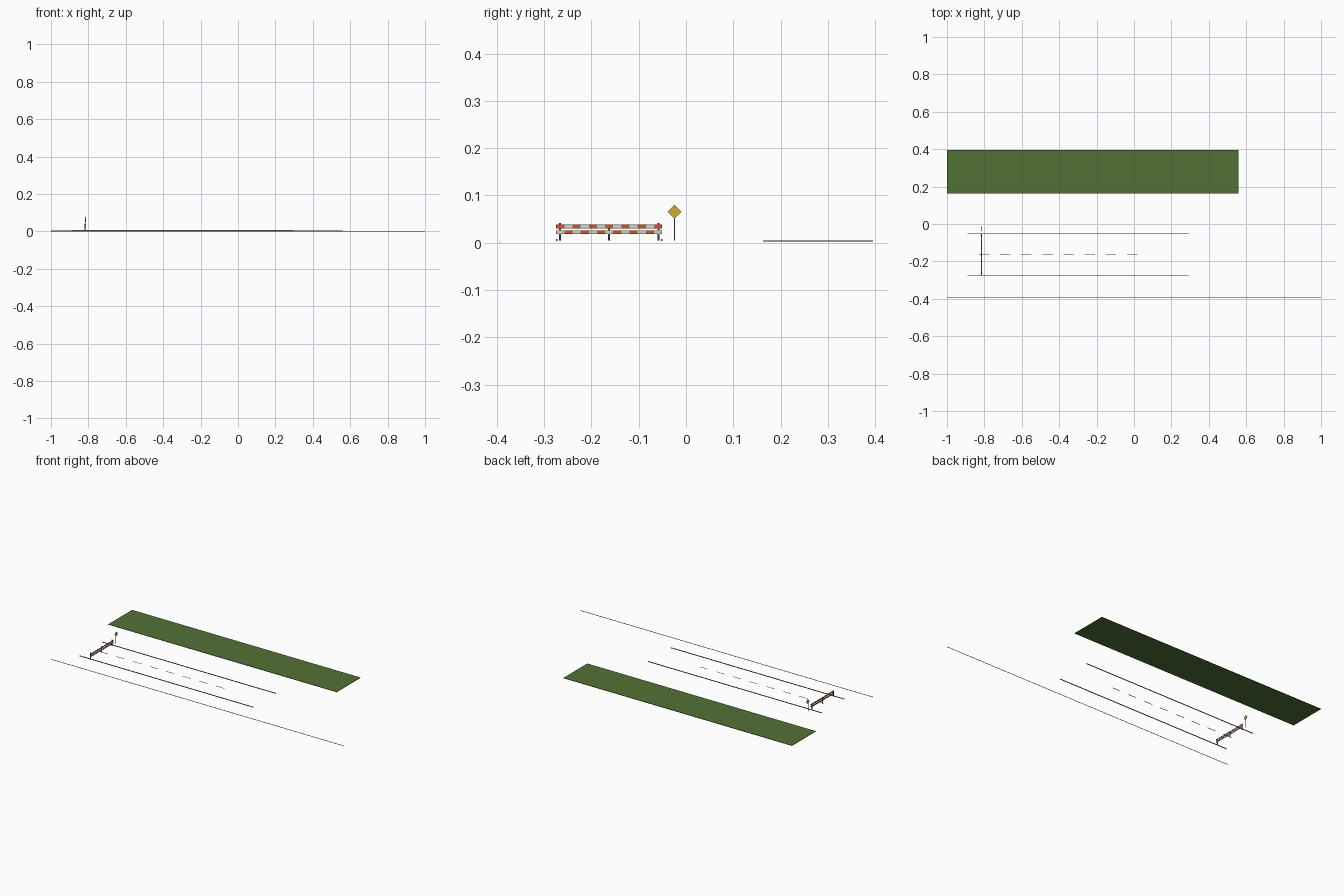
import bpy, bmesh, math
from mathutils import Matrix, Vector

if "Cube" in bpy.data.objects:
    bpy.data.objects.remove(bpy.data.objects["Cube"])


def mat(name, r, g, b):
    m = bpy.data.materials.new(name)
    m.diffuse_color = (r, g, b, 1)
    m.use_nodes = True
    m.node_tree.nodes["Principled BSDF"].inputs["Base Color"].default_value = m.diffuse_color
    return m


GRASS = mat("grass green", 0.085, 0.165, 0.036)
CONCRETE = mat("concrete grey", 0.25, 0.25, 0.24)
CREAM = mat("lane cream", 0.60, 0.53, 0.30)
RED = mat("stripe red", 0.62, 0.085, 0.03)
WHITE = mat("stripe white", 0.65, 0.65, 0.60)
WOOD = mat("post brown", 0.09, 0.055, 0.04)
STEEL = mat("pole grey", 0.22, 0.22, 0.22)
YELLOW = mat("sign yellow", 0.62, 0.40, 0.05)


def box(name, x0, x1, y0, y1, z0, z1, m):
    bm = bmesh.new()
    size = Vector((x1 - x0, y1 - y0, z1 - z0))
    mid = Vector((x0 + x1, y0 + y1, z0 + z1)) / 2
    bmesh.ops.create_cube(bm, size=1, matrix=Matrix.Translation(mid) @ Matrix.Diagonal(size).to_4x4())
    me = bpy.data.meshes.new(name)
    bm.to_mesh(me)
    bm.free()
    me.materials.append(m)
    ob = bpy.data.objects.new(name, me)
    bpy.context.collection.objects.link(ob)
    return ob


# Ground pieces: grass verge and thin front border
box("grass_verge", -1, 0.56, 0.163, 0.395, 0.002, 0.0045, GRASS)
box("front_border", -1, 1, -0.395, -0.3942, 0, 0.003, CONCRETE)

# Road edge lines
for side, y in (("near", -0.2735), ("far", -0.0515)):
    box(side + "_road_edge", -0.89, 0.295, y - 0.0015, y + 0.0015, 0.004, 0.008, CONCRETE)

# Dashed centre line
for i in range(8):
    x = -0.829 + i * 0.113
    box(f"lane_dash_{i + 1}", x, x + 0.056, -0.1635, -0.1595, 0.0045, 0.0052, CREAM)

# Barrier rails made of alternating stripe blocks
N, Y0, Y1 = 13, -0.2745, -0.0505
step = (Y1 - Y0) / N
for row, (z0, z1) in enumerate(((0.0305, 0.0385), (0.018, 0.0255))):
    for i in range(N):
        y = Y0 + i * step
        box(f"barrier_stripe_{row + 1}_{i + 1}", -0.817, -0.814, y, y + step, z0, z1,
            RED if (i + row) % 2 == 0 else WHITE)

# Barrier posts behind the rails
for i, y in enumerate((-0.2665, -0.1625, -0.0585)):
    box(f"barrier_post_{i + 1}", -0.821, -0.817, y - 0.002, y + 0.002, 0.0045, 0.042 if i != 1 else 0.0385, WOOD)

# Warning sign: pole and diamond board
box("sign_pole", -0.818, -0.8155, -0.0255, -0.023, 0.0045, 0.075, STEEL)
h = 0.0148 / math.sqrt(2)
sign = box("sign_board", -0.001, 0.001, -h, h, -h, h, YELLOW)
sign.rotation_euler.x = math.pi / 4
sign.location = (-0.8145, -0.0243, 0.0655)
